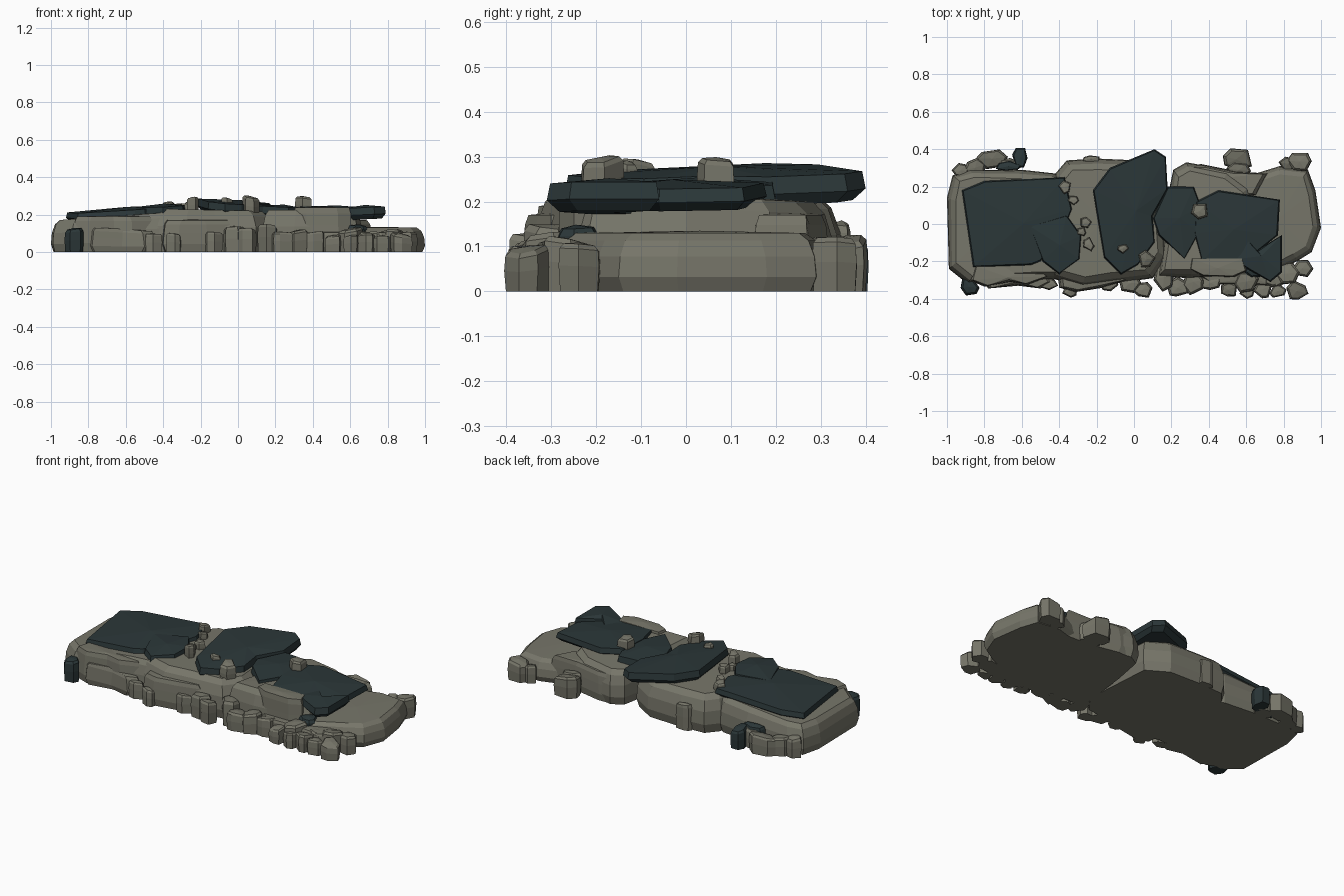
import bpy
import bmesh
import math
import random
from mathutils import Vector

random.seed(4)
cube = bpy.data.objects.get("Cube")
if cube:
    bpy.data.objects.remove(cube, do_unlink=True)


def material(name, colour):
    mat = bpy.data.materials.new(name)
    mat.use_nodes = True
    mat.diffuse_color = (*colour, 1)
    mat.node_tree.nodes["Principled BSDF"].inputs["Base Color"].default_value = (*colour, 1)
    return mat


STONE = material("warm grey stone", (.183, .18, .142))
SLATE = material("dark slate", (.024, .038, .04))


def loft(name, outline, layers, mat, slope=(0, 0), crown=0.0, follow=False):
    """Stack rings of one outline; each layer is (inset, height). Tops may tilt."""
    bm = bmesh.new()
    points = [Vector(p) for p in outline]
    centre = sum(points, Vector((0, 0))) / len(points)
    top = layers[-1][1]

    def lift(p, z):
        weight = 1 if follow else z / top
        return z + weight * (p - centre).dot(Vector(slope))

    rings = []
    for inset, z in layers:
        ring = []
        for p in points:
            d = p - centre
            q = centre + d * max(.1, 1 - inset / d.length)
            ring.append(bm.verts.new((q.x, q.y, lift(q, z))))
        rings.append(ring)
    count = len(points)
    for low, high in zip(rings, rings[1:]):
        for i in range(count):
            j = (i + 1) % count
            bm.faces.new((low[i], low[j], high[j], high[i]))
    bm.faces.new(rings[0])
    peak = bm.verts.new((centre.x, centre.y, top + crown))
    for i in range(count):
        bm.faces.new((rings[-1][i], rings[-1][(i + 1) % count], peak))
    bmesh.ops.recalc_face_normals(bm, faces=bm.faces)
    mesh = bpy.data.meshes.new(name)
    bm.to_mesh(mesh)
    bm.free()
    mesh.materials.append(mat)
    obj = bpy.data.objects.new(name, mesh)
    bpy.context.collection.objects.link(obj)
    return obj


def base(name, outline, height, slope=(0, 0), crown=.005, edge=.05):
    """Heavy ground block with rounded shoulders."""
    layers = [(.015, 0), (0, height * .25), (.005, height * .6),
              (edge * .45, height * .87), (edge, height)]
    return loft(name, outline, layers, STONE, slope, crown)


def slab(name, outline, low, high, slope=(0, 0), crown=.014):
    """Thin slate plate with crisp rims and a faceted top."""
    layers = [(.03, low), (0, low + (high - low) * .4), (.008, high)]
    return loft(name, outline, layers, SLATE, slope, crown, follow=True)


def rock(name, x, y, rx, ry, high, low=0.0, mat=STONE, sides=6):
    """Small irregular chunk with a blunt, tilted top."""
    turn = random.uniform(0, math.tau)
    outline = []
    for i in range(sides):
        a = turn + math.tau * (i + random.uniform(-.25, .25)) / sides
        r = random.uniform(.95, 1.2)
        outline.append((x + rx * r * math.cos(a), y + ry * r * math.sin(a)))
    small, tall = min(rx, ry), high - low
    layers = [(small * .08, low), (0, low + tall * .5),
              (small * .05, low + tall * .84), (small * .26, high - tall * .06)]
    slope = (random.uniform(-.2, .2), random.uniform(-.2, .2))
    return loft(name, outline, layers, mat, slope, tall * .05)


# Ground blocks, from the right end to the left end
base("right_end_block", [(-1, .14), (-.97, .26), (-.88, .29), (-.6, .29), (-.42, .27),
     (-.3, .18), (-.3, -.29), (-.5, -.3), (-.89, -.32), (-.99, -.24)], .19, (.07, 0))
base("middle_block", [(-.46, .1), (-.42, .27), (-.36, .34), (-.2, .35), (.02, .34),
     (.15, .26), (.18, -.18), (.1, -.29), (-.12, -.32), (-.28, -.34), (-.44, -.29)],
     .22, (-.02, -.02), edge=.06)
base("inner_block", [(.17, .1), (.21, .29), (.28, .33), (.5, .29), (.62, .2), (.67, 0),
     (.64, -.22), (.55, -.27), (.3, -.29), (.13, -.28)], .212, (0, -.05))
base("left_end_block", [(.45, .18), (.65, .27), (.78, .31), (.93, .29), (.97, .18),
     (1, -.02), (.95, -.15), (.87, -.2), (.65, -.3), (.45, -.25)], .13, edge=.045)

# Ledges along the front and back
base("right_front_ledge", [(-.86, -.22), (-.5, -.22), (-.45, -.28), (-.56, -.325),
     (-.66, -.315), (-.8, -.335), (-.88, -.3)], .19, edge=.02)
base("right_low_step", [(-.84, -.25), (-.48, -.25), (-.44, -.31), (-.5, -.345),
     (-.62, -.33), (-.78, -.345)], .12, (-.06, 0), edge=.02)
base("front_boulder", [(-.41, -.25), (-.05, -.22), (-.03, -.3), (-.16, -.34),
     (-.32, -.365), (-.4, -.34)], .17, edge=.025)
base("front_wall", [(.3, -.18), (.59, -.18), (.61, -.25), (.54, -.285),
     (.36, -.28), (.29, -.24)], .237, edge=.015)
base("left_front_step", [(.3, -.24), (.8, -.22), (.86, -.28), (.78, -.335),
     (.6, -.33), (.4, -.32)], .105, edge=.02)
base("back_ledge", [(.24, .24), (.28, .315), (.36, .32), (.56, .28), (.72, .27),
     (.66, .15), (.4, .14)], .17, edge=.03)

# Slate plates
slab("right_plate", [(-.92, .18), (-.8, .23), (-.37, .25), (-.33, .08), (-.38, -.05),
     (-.5, -.2), (-.55, -.22), (-.86, -.23)], .18, .228, (.06, .02))
slab("right_small_plate", [(-.56, -.01), (-.36, .05), (-.28, -.06), (-.29, -.19),
     (-.4, -.27), (-.49, -.2)], .185, .245, (.05, .03))
slab("middle_plate", [(-.22, .18), (-.13, .3), (.11, .4), (.17, .36), (.18, .19),
     (.1, .04), (.11, -.1), (.02, -.22), (-.07, -.27), (-.16, -.18)],
     .2, .264, (-.08, .035))
slab("middle_small_plate", [(.1, .03), (.18, .2), (.32, .2), (.36, .1), (.35, -.05),
     (.27, -.19), (.13, -.06)], .175, .24, (-.05, 0))
slab("left_plate", [(.33, .12), (.45, .18), (.78, .13), (.77, -.06), (.66, -.15),
     (.6, -.21), (.36, -.2), (.32, -.05)], .185, .235, (-.03, .02))
slab("left_small_plate", [(.59, -.07), (.66, -.14), (.74, -.09), (.79, -.06),
     (.79, -.26), (.73, -.31), (.62, -.25), (.53, -.19)], .175, .238, (.05, 0))

# Chunks along the front foot: x, y, half width, half depth, height
front_rocks = [(-.34, -.355, .04, .035, .1), (-.46, -.32, .05, .03, .1),
               (-.14, -.32, .05, .035, .11), (-.02, -.32, .06, .05, .14),
               (.05, -.35, .05, .045, .13), (.16, -.28, .05, .07, .15),
               (.23, -.34, .065, .05, .11), (.32, -.31, .055, .07, .12),
               (.41, -.31, .06, .045, .11), (.51, -.35, .045, .04, .09),
               (.6, -.31, .06, .06, .13), (.61, -.36, .045, .035, .09),
               (.69, -.35, .045, .045, .1), (.77, -.36, .045, .035, .09),
               (.87, -.355, .055, .05, .1), (.82, -.27, .06, .06, .12),
               (.9, -.24, .05, .05, .11), (.74, -.29, .05, .05, .11)]
for i, spec in enumerate(front_rocks):
    rock(f"front_rock_{i + 1}", *spec)

# Chunks along the back foot
back_rocks = [(-.93, .29, .045, .035, .12), (-.85, .3, .055, .05, .11),
              (-.76, .345, .085, .05, .11), (-.67, .31, .06, .045, .12),
              (-.23, .345, .05, .02, .16), (.55, .345, .08, .065, .12),
              (.56, .29, .06, .04, .12),
              (.82, .32, .05, .035, .1), (.88, .335, .06, .055, .12)]
for i, spec in enumerate(back_rocks):
    rock(f"back_rock_{i + 1}", *spec)

# Dark chunks at the foot
rock("dark_front_rock", -.88, -.335, .05, .05, .13, mat=SLATE)
rock("dark_back_rock", -.61, .355, .037, .055, .12, mat=SLATE)
rock("dark_back_chip", -.67, .31, .07, .025, .135, mat=SLATE)
rock("dark_gap_rock", .64, -.24, .05, .05, .15, mat=SLATE)

# Pebbles resting on top
pebbles = [(.065, -.19, .043, .045, .3), (.35, .07, .046, .048, .3),
           (-.37, .2, .03, .035, .27), (-.325, .125, .03, .025, .26),
           (-.26, .01, .03, .03, .27), (-.24, -.11, .03, .035, .295),
           (-.28, -.04, .025, .025, .26), (-.06, -.13, .028, .028, .292)]
for i, spec in enumerate(pebbles):
    rock(f"top_pebble_{i + 1}", *spec, low=.2, sides=5)
